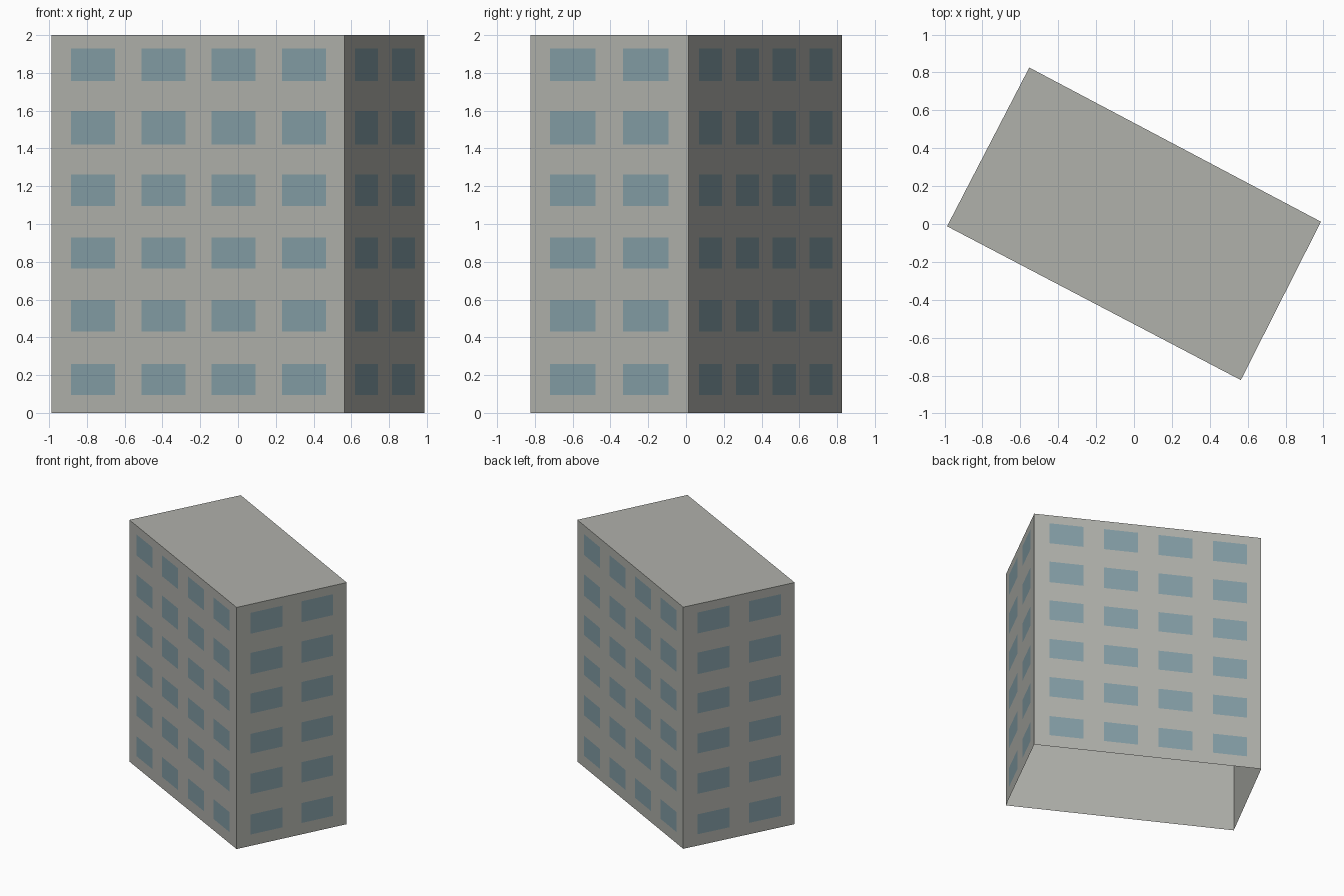
import bpy
import bmesh
from mathutils import Vector

cube = bpy.data.objects.get("Cube")
if cube:
    bpy.data.objects.remove(cube, do_unlink=True)


def make_material(name, rgb):
    mat = bpy.data.materials.new(name)
    mat.use_nodes = True
    colour = (*rgb, 1.0)
    mat.diffuse_color = colour
    bsdf = mat.node_tree.nodes["Principled BSDF"]
    bsdf.inputs["Base Color"].default_value = colour
    bsdf.inputs["Roughness"].default_value = 0.9
    return mat


def make_object(name, bm, mat):
    mesh = bpy.data.meshes.new(name)
    bm.to_mesh(mesh)
    bm.free()
    mesh.materials.append(mat)
    obj = bpy.data.objects.new(name, mesh)
    bpy.context.collection.objects.link(obj)
    return obj


concrete = make_material("concrete grey", (0.434, 0.440, 0.407))
glass = make_material("window blue", (0.227, 0.337, 0.376))

HEIGHT = 2.0
UP = Vector((0, 0, 1))
# Footprint corners, counter-clockwise from the left end of the front wall
corners = [Vector(p) for p in
           ((-0.987, -0.012, 0), (0.564, -0.824, 0), (0.987, 0.012, 0), (-0.553, 0.826, 0))]

# Building shell: four walls and a flat roof, open underneath
bm = bmesh.new()
base = [bm.verts.new(c) for c in corners]
top = [bm.verts.new(c + UP * HEIGHT) for c in corners]
for i in range(4):
    j = (i + 1) % 4
    bm.faces.new((base[i], base[j], top[j], top[i]))
bm.faces.new(top)
make_object("building_shell", bm, concrete)

# Window columns as fractions of wall length, and rows as heights
long_columns = [(0.067 + 0.24 * k, 0.217 + 0.24 * k) for k in range(4)]
short_columns = [(0.127, 0.415), (0.588, 0.876)]
rows = [(0.095, 0.26), (0.43, 0.598), (0.764, 0.928),
        (1.095, 1.262), (1.42, 1.598), (1.757, 1.93)]


def add_windows(name, start, end, columns):
    """Thin flat panes laid just outside one wall."""
    along = end - start
    out = along.cross(UP).normalized() * 0.002
    bm = bmesh.new()
    for low, high in rows:
        for a, b in columns:
            spots = ((a, low), (b, low), (b, high), (a, high))
            bm.faces.new([bm.verts.new(start + along * t + UP * z + out) for t, z in spots])
    make_object(name, bm, glass)


for i, side in enumerate(("front", "left", "back", "right")):
    add_windows(side + "_windows", corners[i], corners[(i + 1) % 4],
                short_columns if i % 2 else long_columns)
